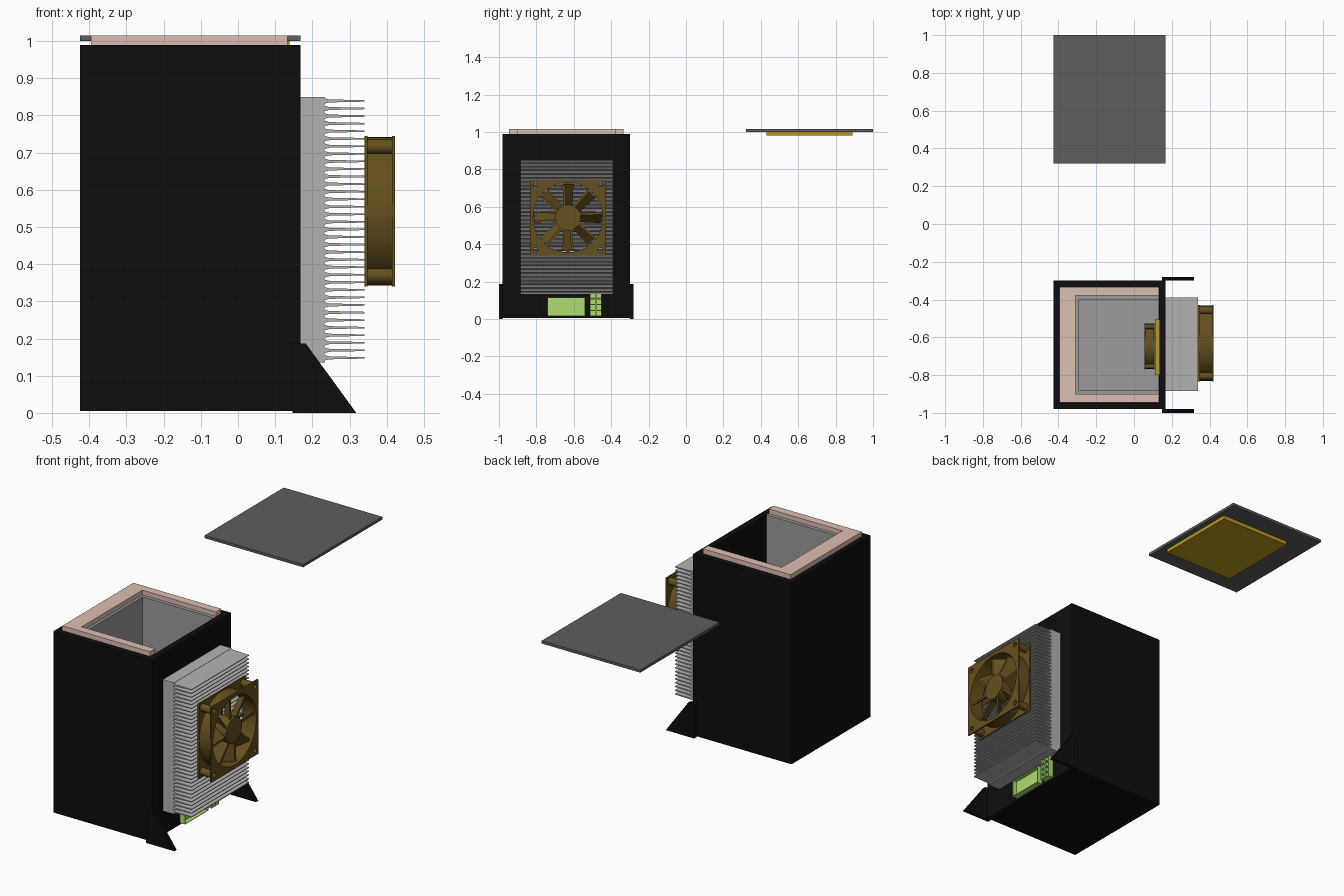
import bpy, bmesh
from math import sin, cos, pi, radians
from mathutils import Vector

if "Cube" in bpy.data.objects:
    bpy.data.objects.remove(bpy.data.objects["Cube"])


def mat(name, r, g, b):
    m = bpy.data.materials.new(name)
    m.diffuse_color = (r, g, b, 1)
    m.use_nodes = True
    m.node_tree.nodes["Principled BSDF"].inputs["Base Color"].default_value = m.diffuse_color
    return m


BLACK = mat("black", 0.004, 0.004, 0.004)
PINK = mat("foam_pink", 0.73, 0.52, 0.45)
DARK = mat("dark_grey", 0.11, 0.11, 0.11)
SILVER = mat("silver", 0.45, 0.45, 0.45)
LINER = mat("liner_grey", 0.33, 0.33, 0.33)
BROWN = mat("fan_brown", 0.13, 0.08, 0.013)
MUSTARD = mat("mustard", 0.5, 0.31, 0.01)
GREEN = mat("green", 0.42, 0.73, 0.16)


def finish(bm, name, m, smooth=False):
    bmesh.ops.recalc_face_normals(bm, faces=bm.faces)
    me = bpy.data.meshes.new(name)
    bm.to_mesh(me)
    bm.free()
    ob = bpy.data.objects.new(name, me)
    bpy.context.collection.objects.link(ob)
    me.materials.append(m)
    if smooth:
        bpy.ops.object.select_all(action='DESELECT')
        ob.select_set(True)
        bpy.context.view_layer.objects.active = ob
        bpy.ops.object.shade_smooth_by_angle(angle=radians(35))
    return ob


def add_box(bm, x, y, z):
    vs = bmesh.ops.create_cube(bm, size=1)["verts"]
    for v in vs:
        v.co = [a[0] + (c + 0.5) * (a[1] - a[0]) for a, c in zip((x, y, z), v.co)]
    return vs


def box(name, m, x, y, z):
    bm = bmesh.new()
    add_box(bm, x, y, z)
    return finish(bm, name, m)


def prism(name, m, pts, direction):
    """Extrude a closed polygon along a vector."""
    bm = bmesh.new()
    f = bm.faces.new([bm.verts.new(p) for p in pts])
    r = bmesh.ops.extrude_face_region(bm, geom=[f])
    vs = [g for g in r["geom"] if isinstance(g, bmesh.types.BMVert)]
    bmesh.ops.translate(bm, vec=Vector(direction), verts=vs)
    if f.is_valid and all(len(e.link_faces) < 2 for e in f.edges):
        bm.faces.new([bm.verts[i] for i in range(len(pts))])
    return finish(bm, name, m)


def u_wall(name, m, x0, x1, y0, y1, tx, ty, z0, z1):
    """Three upright walls, open on the +x side."""
    xy = [(x1, y0), (x0, y0), (x0, y1), (x1, y1),
          (x1, y1 - ty), (x0 + tx, y1 - ty), (x0 + tx, y0 + ty), (x1, y0 + ty)]
    return prism(name, m, [(x, y, z0) for x, y in xy], (0, 0, z1 - z0))


def ring_sweep(bm, rings, caps=False):
    """Skin successive rings; either close the loop or cap the ends."""
    rows = [[bm.verts.new(p) for p in r] for r in rings]
    n = len(rows[0])
    for i in range(len(rows) - (1 if caps else 0)):
        a, b = rows[i], rows[(i + 1) % len(rows)]
        for j in range(n):
            k = (j + 1) % n
            bm.faces.new((a[j], a[k], b[k], b[j]))
    if caps:
        bm.faces.new(rows[0])
        bm.faces.new(rows[-1])


def ring(x, cy, cz, r, n=48, square=False):
    pts = []
    for i in range(n):
        c, s = cos(2 * pi * i / n), sin(2 * pi * i / n)
        k = r / max(abs(c), abs(s)) if square else r
        pts.append((x, cy + k * c, cz + k * s))
    return pts


def fan(name, x0, x1, cy, cz, size, blades=8):
    h, t = size / 2, (x1 - x0) * 0.1
    R, r = h * 0.985, h * 0.92
    # housing: two square flanges joined by a round duct
    bm = bmesh.new()
    prof = [(x0, r, 0), (x0, h, 1), (x0 + t, h, 1), (x0 + t, R, 0),
            (x1 - t, R, 0), (x1 - t, h, 1), (x1, h, 1), (x1, r, 0)]
    ring_sweep(bm, [ring(x, cy, cz, q, square=s) for x, q, s in prof])
    housing = finish(bm, name + "_housing", BROWN, True)
    # corner screw holes and sleeves
    cut, bm = bmesh.new(), bmesh.new()
    d, ro, ri = h * 0.86, h * 0.1, h * 0.065
    for sy in (-1, 1):
        for sz in (-1, 1):
            p = (cy + sy * d, cz + sz * d)
            ring_sweep(cut, [ring(x, *p, ri, 16) for x in (x0 - t, x1 + t)], True)
            ring_sweep(bm, [ring(x, *p, q, 16) for x, q in
                            ((x0 + t, ri), (x0 + t, ro), (x1 - t, ro), (x1 - t, ri))])
    cutter = finish(cut, name + "_hole_cutter", BROWN)
    cutter.hide_render = True
    cutter.hide_viewport = True
    mod = housing.modifiers.new("holes", 'BOOLEAN')
    mod.operation, mod.solver, mod.object = 'DIFFERENCE', 'EXACT', cutter
    finish(bm, name + "_screw_sleeves", BROWN, True)
    # hub, pitched blades and rear struts
    bm = bmesh.new()
    dep = x1 - x0
    ring_sweep(bm, [ring(x, cy, cz, h * 0.34, 32) for x in (x0 + t, x1 - t * 0.5)], True)
    xm = (x0 + x1) / 2
    for i in range(blades):
        a = 2 * pi * i / blades
        rad, tan = Vector((0, cos(a), sin(a))), Vector((0, -sin(a), cos(a)))
        secs = []
        for q, w in ((0.3, 0.09), (0.6, 0.1), (0.88, 0.12)):
            c = Vector((xm, cy, cz)) + rad * h * q
            ch = Vector((dep * 0.36, 0, 0)) + tan * h * w
            th = tan * h * 0.03
            secs.append([c - ch - th, c + ch - th, c + ch + th, c - ch + th])
        ring_sweep(bm, secs, True)
    for s in (0, 1):
        hw = h * 0.03
        ys, zs = ((r, hw), (hw, r))[s]
        add_box(bm, (x0, x0 + t), (cy - ys, cy + ys), (cz - zs, cz + zs))
    finish(bm, name + "_rotor", BROWN, True)


# outer shell: box with its top inset and pushed down to a cavity
bm = bmesh.new()
add_box(bm, (-0.425, 0.168), (-0.98, -0.30), (0.005, 0.99))
top = max(bm.faces, key=lambda f: f.calc_center_median().z)
bmesh.ops.inset_individual(bm, faces=[top], thickness=0.03)
for v in top.verts:
    v.co.x = -0.396 if v.co.x < 0 else 0.134
    v.co.y = -0.947 if v.co.y < -0.64 else -0.333
r = bmesh.ops.extrude_discrete_faces(bm, faces=[top])
bmesh.ops.translate(bm, vec=(0, 0, -0.96), verts=r["faces"][0].verts)
bmesh.ops.remove_doubles(bm, verts=bm.verts, dist=1e-5)
finish(bm, "outer_shell", BLACK)

# foam insulation and inner liner
u_wall("insulation_walls", PINK, -0.395, 0.133, -0.946, -0.334, 0.085, 0.045, 0.03, 1.015)
box("insulation_floor", PINK, (-0.31, 0.133), (-0.901, -0.379), (0.03, 0.09))
u_wall("liner_walls", LINER, -0.31, 0.133, -0.901, -0.379, 0.015, 0.02, 0.09, 0.99)
box("liner_floor", LINER, (-0.295, 0.133), (-0.881, -0.399), (0.09, 0.105))

# lid laid beside the cabinet
box("lid", DARK, (-0.425, 0.168), (0.32, 1.0), (1.0, 1.015))
box("lid_plug", MUSTARD, (-0.285, 0.138), (0.43, 0.89), (0.98, 1.0))

# stabilising feet
for nm, y in (("front_foot", -1.0), ("rear_foot", -0.30)):
    prism(nm, BLACK, [(x, y, z) for x, z in
                      ((0.147, 0), (0.318, 0), (0.182, 0.187), (0.147, 0.187))], (0, 0.02, 0))

# finned heat sink
N, z0, z1 = 35, 0.148, 0.839
pts = [(0.168, 0.85), (0.168, 0.135), (0.235, 0.135)]
for i in range(N):
    zc = z0 + (z1 - z0) * i / (N - 1)
    pts += [(0.232, zc - 0.0075), (0.245, zc - 0.004), (0.34, zc - 0.002),
            (0.34, zc + 0.002), (0.245, zc + 0.004), (0.232, zc + 0.0075)]
pts.append((0.235, 0.85))
prism("heat_sink", SILVER, [(x, -0.885, z) for x, z in pts], (0, 0.495, 0))

# outer fan, inner cold plate and inner fan
fan("outer_fan", 0.34, 0.422, -0.631, 0.5425, 0.405)
box("cold_plate", MUSTARD, (0.112, 0.134), (-0.80, -0.505), (0.395, 0.69))
fan("inner_fan", 0.056, 0.108, -0.648, 0.5425, 0.245)

# power module: shallow open tray
bm = bmesh.new()
add_box(bm, (0.15, 0.2), (-0.74, -0.54), (0.015, 0.115))
f = max(bm.faces, key=lambda f: f.calc_center_median().x)
bmesh.ops.inset_individual(bm, faces=[f], thickness=0.004)
bmesh.ops.inset_individual(bm, faces=[f], thickness=0.0005, depth=-0.025)
finish(bm, "power_module", GREEN)

# terminal block: two columns of recessed sockets
bm = bmesh.new()
for i in range(2):
    for j in range(4):
        y, z = -0.513 + i * 0.031, 0.015 + j * 0.031
        add_box(bm, (0.15, 0.2), (y, y + 0.031), (z, z + 0.031))
fs = [f for f in bm.faces if f.calc_center_median().x > 0.199]
bmesh.ops.inset_individual(bm, faces=fs, thickness=0.004)
bmesh.ops.inset_individual(bm, faces=fs, thickness=0.0005, depth=-0.012)
finish(bm, "terminal_block", GREEN)
